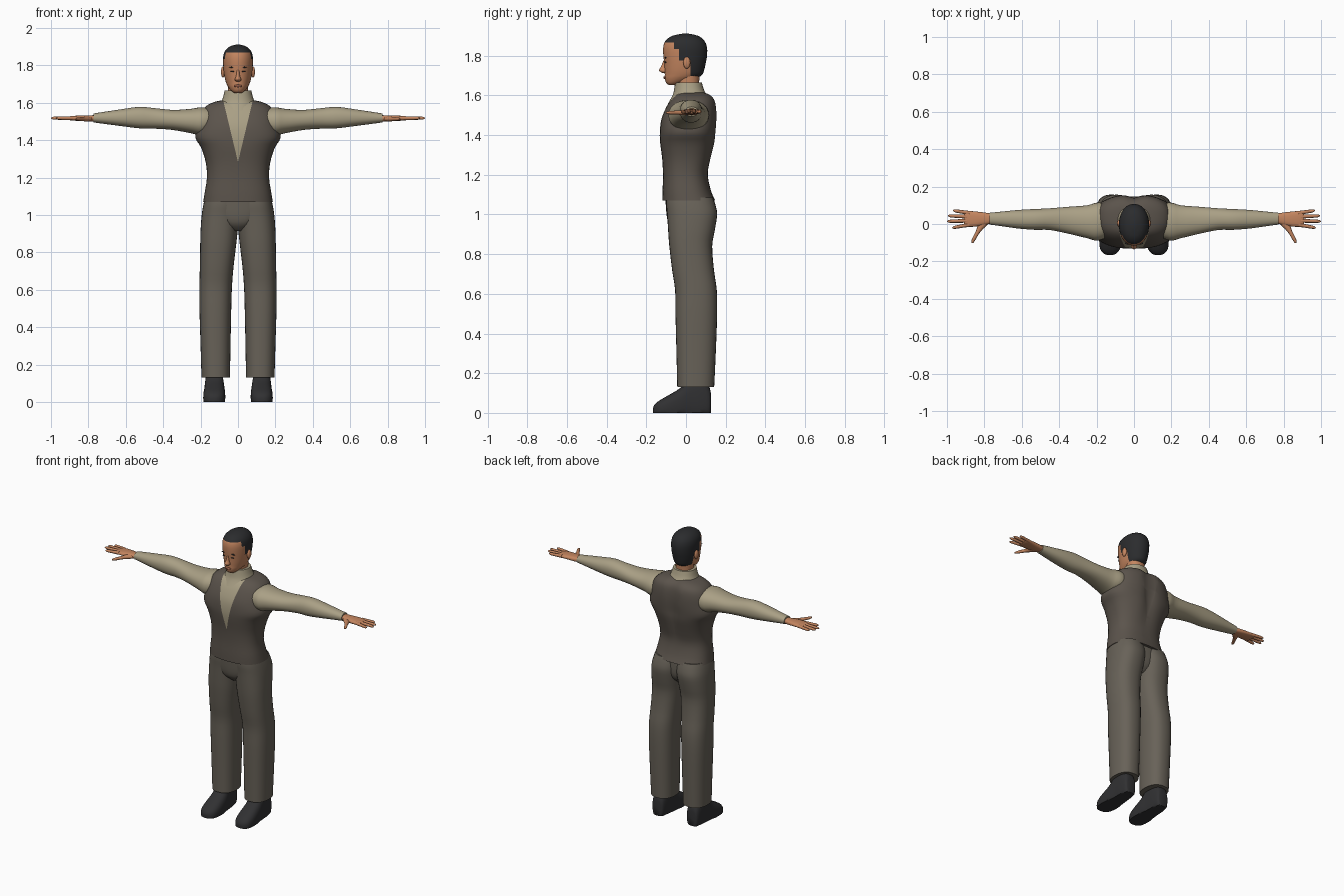
import bpy, bmesh, math
from mathutils import Vector

cube = bpy.data.objects.get("Cube")
if cube:
    bpy.data.objects.remove(cube, do_unlink=True)


def material(name, rgb):
    m = bpy.data.materials.new(name)
    m.use_nodes = True
    m.diffuse_color = (*rgb, 1)
    m.node_tree.nodes["Principled BSDF"].inputs["Base Color"].default_value = (*rgb, 1)
    return m


VEST = material("dark brown grey", (0.105, 0.088, 0.072))
TROUSER = material("warm grey", (0.138, 0.122, 0.098))
SHIRT = material("khaki", (0.40, 0.35, 0.235))
SKIN = material("skin", (0.55, 0.235, 0.115))
LIP = material("lip brown", (0.36, 0.13, 0.075))
HAIR = material("soft black", (0.024, 0.025, 0.027))
SHOE = material("charcoal", (0.03, 0.03, 0.032))


def smooth_rows(rows, steps):
    """Catmull-Rom in-betweens for the cross-sections."""
    out = []
    for i in range(len(rows) - 1):
        four = [rows[max(i - 1, 0)], rows[i], rows[i + 1], rows[min(i + 2, len(rows) - 1)]]
        for s in range(steps):
            t = s / steps
            out.append([b + 0.5 * t * (c - a + t * (2*a - 5*b + 4*c - d + t * (3*(b - c) + d - a)))
                        for a, b, c, d in zip(*four)])
    return out + [list(rows[-1])]


def finish(name, bm, mats, rule=None, mirror=False, angle=45):
    bmesh.ops.recalc_face_normals(bm, faces=bm.faces)
    if rule:
        for f in bm.faces:
            f.material_index = rule(f.calc_center_median())
    mesh = bpy.data.meshes.new(name)
    bm.to_mesh(mesh)
    bm.free()
    for m in mats:
        mesh.materials.append(m)
    ob = bpy.data.objects.new(name, mesh)
    bpy.context.collection.objects.link(ob)
    bpy.ops.object.select_all(action="DESELECT")
    ob.select_set(True)
    bpy.context.view_layer.objects.active = ob
    bpy.ops.object.shade_smooth_by_angle(angle=math.radians(angle))
    if mirror:
        ob.modifiers.new("mirror", "MIRROR")
    return ob


def loft(name, axis, rows, mats, power=2.2, seg=32, steps=3, cuts=(), rule=None,
         mirror=False, warp=None):
    """Skin rounded sections; each row is position, then low/high of both cross axes."""
    bm = bmesh.new()
    rings = []
    for t, a0, a1, b0, b1 in smooth_rows(rows, steps):
        ring = []
        for k in range(seg):
            c, s = math.cos(2*math.pi*k/seg), math.sin(2*math.pi*k/seg)
            a = (a0 + a1)/2 + (a1 - a0)/2 * math.copysign(abs(c)**(2/power), c)
            b = (b0 + b1)/2 + (b1 - b0)/2 * math.copysign(abs(s)**(2/power), s)
            p = Vector({"x": (t, a, b), "y": (a, t, b), "z": (a, b, t)}[axis])
            ring.append(bm.verts.new(warp(p) if warp else p))
        rings.append(ring)
    for lo, hi in zip(rings, rings[1:]):
        for k in range(seg):
            n = (k + 1) % seg
            bm.faces.new((lo[k], lo[n], hi[n], hi[k]))
    bm.faces.new(rings[0])
    bm.faces.new(rings[-1])
    for co, no in cuts:
        bmesh.ops.bisect_plane(bm, geom=bm.verts[:] + bm.edges[:] + bm.faces[:],
                               plane_co=co, plane_no=no, dist=1e-5)
    return finish(name, bm, mats, rule, mirror)


def blob(name, loc, size, mat, mirror=False):
    bm = bmesh.new()
    bmesh.ops.create_uvsphere(bm, u_segments=16, v_segments=10, radius=1)
    for v in bm.verts:
        v.co = Vector(loc) + v.co * Vector(size)
    return finish(name, bm, [mat], mirror=mirror)


def even(rows):
    """Rows symmetric in x: position, half width, low y, high y."""
    return [(z, -w, w, y0, y1) for z, w, y0, y1 in rows]


# Vest with the shirt showing in a cut V
V_TIP, V_SLOPE = 1.283, 0.24


def spine(p):
    if p.y > 0.04:
        p.y -= 0.018 * math.exp(-(p.x / 0.035)**2) * min(1, max(0, (p.z - 1.2) / 0.2))
    return p


loft("vest", "z", even([
    (1.07, .186, -.118, .147), (1.12, .178, -.118, .126), (1.2, .166, -.116, .11),
    (1.28, .172, -.12, .126), (1.36, .197, -.13, .146), (1.415, .228, -.132, .152),
    (1.48, .214, -.124, .157), (1.54, .198, -.1, .155), (1.58, .173, -.075, .145),
    (1.605, .125, -.05, .122), (1.617, .06, -.02, .09)]), [VEST, SHIRT], 2.5, 48,
    cuts=[((0, 0, V_TIP), (s, 0, V_SLOPE)) for s in (-1, 1)],
    rule=lambda c: int(c.y < .0 and abs(c.x) < V_SLOPE * (c.z - V_TIP)), warp=spine)
loft("shirt_collar", "z", even([
    (1.56, .11, -.09, .115), (1.6, .092, -.068, .104), (1.63, .08, -.06, .09),
    (1.665, .071, -.055, .08)]), [SHIRT])

# Sleeves
loft("sleeve", "x", [
    (.1, -.05, .1, 1.45, 1.56), (.19, -.088, .115, 1.425, 1.576),
    (.25, -.076, .1, 1.437, 1.568), (.35, -.052, .092, 1.455, 1.562),
    (.45, -.032, .084, 1.462, 1.572), (.53, -.031, .08, 1.464, 1.578),
    (.62, -.024, .075, 1.475, 1.566), (.72, -.01, .065, 1.488, 1.551),
    (.772, -.003, .06, 1.495, 1.543)], [SHIRT], mirror=True)

# Hands
loft("palm", "x", [
    (.74, .01, .05, 1.503, 1.535), (.79, -.003, .06, 1.5, 1.533),
    (.85, -.014, .067, 1.503, 1.532), (.895, -.014, .07, 1.506, 1.528),
    (.91, -.006, .062, 1.51, 1.524)], [SKIN], 2.5, 20, mirror=True)
for label, base, tip, end in (("index", -.004, -.02, .972), ("middle", .018, .014, 1),
                              ("ring", .039, .044, .995), ("little", .059, .072, .968)):
    rows = []
    for f, r in ((0, .011), (.5, .0095), (.88, .008), (1, .002)):
        y, x = base + (tip - base)*f, .88 + (end - .88)*f
        rows.append((x, y - r, y + r, 1.518 - r, 1.518 + r))
    loft(label + "_finger", "x", rows, [SKIN], 2, 10, mirror=True)
loft("thumb", "y", [
    (.03, .765, .81, 1.503, 1.528), (0, .78, .832, 1.5, 1.527),
    (-.04, .82, .846, 1.503, 1.524), (-.085, .848, .868, 1.505, 1.521),
    (-.102, .86, .867, 1.51, 1.516)], [SKIN], 2, 12, mirror=True)

# Trousers
loft("trouser_leg", "z", [
    (.13, .043, .195, -.044, .142), (.3, .04, .2, -.048, .15), (.5, .036, .206, -.053, .157),
    (.62, .032, .206, -.055, .155), (.72, .024, .204, -.07, .141), (.84, .01, .202, -.084, .132),
    (.92, .001, .2, -.09, .145), (1, -.008, .194, -.095, .157), (1.05, -.012, .186, -.1, .148),
    (1.085, -.012, .178, -.1, .135)], [TROUSER], 2.4, mirror=True)
loft("trouser_hips", "z", even([
    (.915, .03, -.05, .08), (.95, .1, -.085, .115), (1, .15, -.098, .13),
    (1.085, .17, -.104, .13)]), [TROUSER], 2.5)


# Shoes, flattened at the sole
def sole(p):
    p.z = max(p.z, 0)
    return p


loft("shoe", "y", [
    (.125, .1, .155, .0, .1), (.115, .088, .168, -.02, .135), (.07, .08, .175, -.04, .19),
    (.02, .076, .177, -.04, .18), (-.03, .07, .182, -.04, .125), (-.09, .068, .186, -.04, .088),
    (-.135, .076, .18, -.03, .062), (-.158, .095, .162, -.02, .042),
    (-.166, .115, .143, 0, .025)], [SHOE], 2.6, warp=sole, mirror=True)

# Head with hair cut along straight hairlines
HAIRLINES = ((-1, 1.868), (-.06, 1.835), (-.035, 1.775), (.022, 1.69))
loft("head", "z", even([
    (1.653, .02, -.088, -.05), (1.664, .036, -.1, -.01), (1.685, .053, -.107, .05),
    (1.705, .063, -.107, .082), (1.73, .07, -.108, .092), (1.765, .076, -.11, .1),
    (1.8, .079, -.114, .106), (1.84, .08, -.115, .106), (1.875, .071, -.104, .093),
    (1.9, .046, -.07, .062), (1.911, .012, -.02, .015)]), [SKIN, HAIR], 2.1, 40,
    cuts=[((0, 0, z), (0, 0, 1)) for y, z in HAIRLINES]
    + [((0, y, 0), (0, 1, 0)) for y, z in HAIRLINES],
    rule=lambda c: int(any(c.y > y and c.z > z for y, z in HAIRLINES)))
loft("neck", "z", even([(1.6, .056, -.042, .066), (1.66, .054, -.044, .066),
                        (1.72, .056, -.05, .07)]), [SKIN])

# Face
loft("nose", "z", even([
    (1.713, .006, -.118, -.1), (1.718, .016, -.128, -.09), (1.728, .017, -.136, -.09),
    (1.745, .01, -.126, -.09), (1.775, .007, -.114, -.09)]), [SKIN], 2, 16)
blob("ear", (.08, .004, 1.765), (.011, .018, .03), SKIN, True)
blob("eyebrow", (.032, -.103, 1.79), (.017, .006, .003), HAIR, True)
blob("eye", (.03, -.1035, 1.767), (.011, .006, .0035), HAIR, True)
blob("lips", (0, -.106, 1.69), (.023, .008, .007), LIP)
